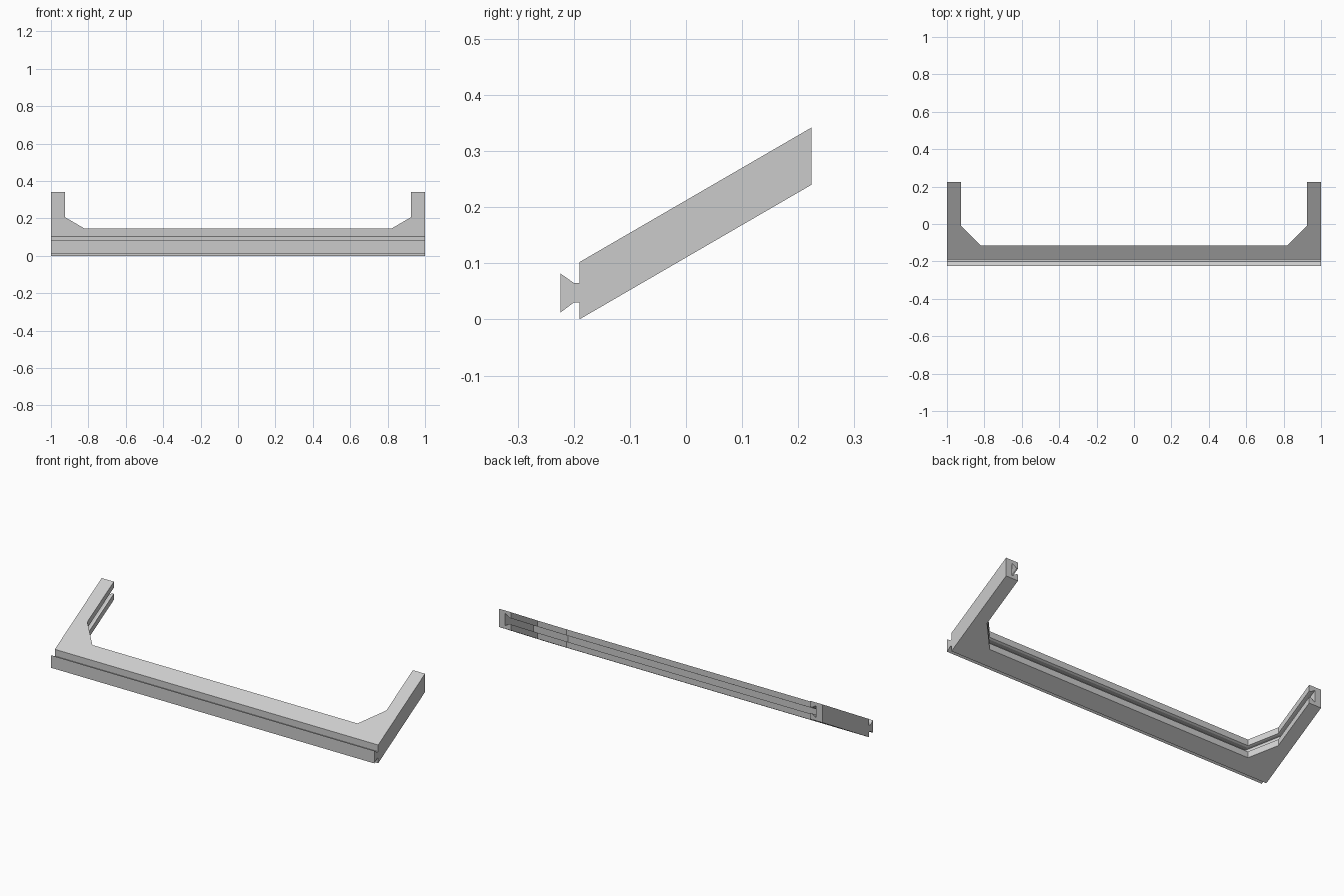
import bpy, bmesh

cube = bpy.data.objects.get("Cube")
if cube:
    bpy.data.objects.remove(cube, do_unlink=True)

SLOPE = 0.58        # rise of the plate from front to back
FRONT, BACK = -0.19, 0.224
THICK = 0.102
ARM_IN, BAR_IN = 0.925, -0.115   # inner edges of arms and crossbar
CHAMFER = 0.105

grey = bpy.data.materials.new("plain grey")
grey.use_nodes = True
grey.diffuse_color = (0.6, 0.6, 0.6, 1)
grey.node_tree.nodes["Principled BSDF"].inputs["Base Color"].default_value = (0.6, 0.6, 0.6, 1)


def loft(name, rings):
    """Skin closed rings of points one after another and cap both ends."""
    bm = bmesh.new()
    rows = [[bm.verts.new(p) for p in ring] for ring in rings]
    n = len(rows[0])
    for a, b in zip(rows, rows[1:]):
        for i in range(n):
            j = (i + 1) % n
            bm.faces.new((a[i], a[j], b[j], b[i]))
    bm.faces.new(rows[0])
    bm.faces.new(rows[-1])
    bmesh.ops.remove_doubles(bm, verts=bm.verts, dist=1e-5)
    bmesh.ops.dissolve_degenerate(bm, edges=bm.edges, dist=1e-5)
    bmesh.ops.recalc_face_normals(bm, faces=bm.faces)
    mesh = bpy.data.meshes.new(name)
    bm.to_mesh(mesh)
    bm.free()
    mesh.materials.append(grey)
    obj = bpy.data.objects.new(name, mesh)
    bpy.context.collection.objects.link(obj)
    return obj


def stations(d):
    """Inner outline of the U, pushed outwards by d with mitred corners."""
    m = 0.414 * d
    half = [(ARM_IN + d, BACK),
            (ARM_IN + d, BAR_IN + CHAMFER - m),
            (ARM_IN - CHAMFER + m, BAR_IN - d)]
    return half + [(-x, y) for x, y in reversed(half)]


# U-shaped sloping frame with a dovetail groove around its inner edge
corner = [(1, BACK), (1, FRONT), (1, FRONT)]
outer = corner + [(-x, y) for x, y in reversed(corner)]
NECK, DEPTH = 0.01, 0.037
groove = [(0, 0.034), (NECK, 0.034), (DEPTH, 0.017)]
section = [(0, 0)] + groove + [(d, THICK - h) for d, h in reversed(groove)] + [(0, THICK)]
rings = []
for k in range(6):
    plan = [(outer[k], 0)] + [(stations(d)[k], h) for d, h in section] + [(outer[k], THICK)]
    rings.append([(x, y, h + SLOPE * (y - FRONT)) for (x, y), h in plan])
loft("sloping_frame", rings)

# Dovetail rail along the front
rail = [(FRONT, 0.03), (-0.2, 0.03), (-0.224, 0.012),
        (-0.224, 0.082), (-0.2, 0.065), (FRONT, 0.065)]
loft("front_dovetail_rail", [[(x, y, z) for y, z in rail] for x in (-1, 1)])
